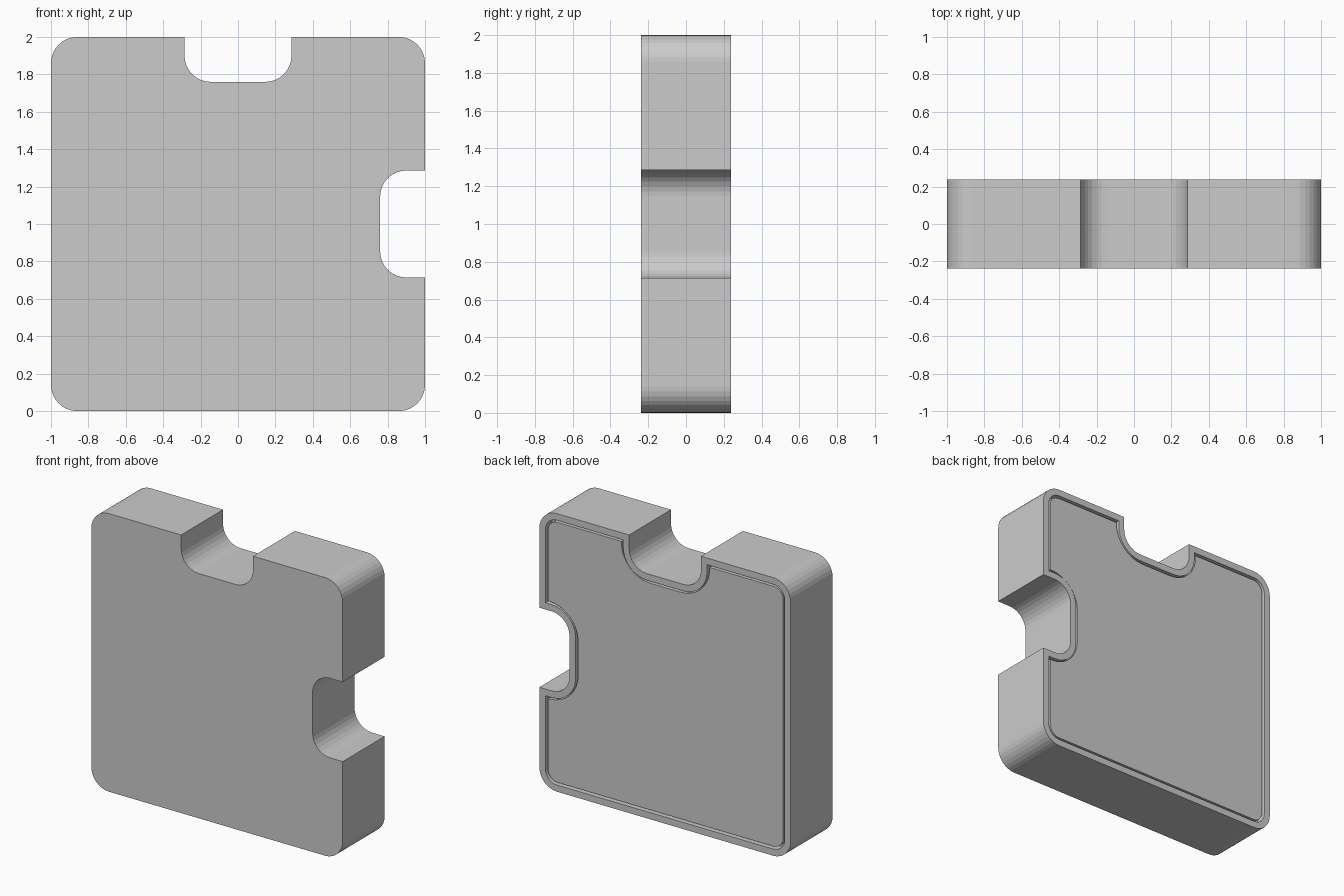
import bpy, bmesh
from math import sin, cos, radians

if "Cube" in bpy.data.objects:
    bpy.data.objects.remove(bpy.data.objects["Cube"])

SEG = 8
HALF_DEPTH = 0.238


def arc(cx, cz, r, a0, a1):
    return [(cx + r * cos(radians(a0 + (a1 - a0) * i / SEG)),
             cz + r * sin(radians(a0 + (a1 - a0) * i / SEG))) for i in range(SEG + 1)]


def outline(d, extra=0.0):
    """Rounded square with a notch on the right and top, inset by d."""
    h, r = 1 - d, 0.14 - d
    c = h - r
    w, f, n = 0.286 + d, 0.76 - d, 0.14 + d + extra
    pts = arc(-c, -c, r, 180, 270) + arc(c, -c, r, 270, 360)
    pts += [(h, -w)] + arc(f + n, -w + n, n, 270, 180)
    pts += arc(f + n, w - n, n, 180, 90) + [(h, w)]
    pts += arc(c, c, r, 0, 90)
    pts += [(w, h)] + arc(w - n, f + n, n, 0, -90)
    pts += arc(-w + n, f + n, n, 270, 180) + [(-w, h)]
    pts += arc(-c, c, r, 90, 180)
    return pts


def loft(name, sections):
    """Join (inset, extra notch radius, y) outlines and cap both ends."""
    bm = bmesh.new()
    rings = [[bm.verts.new((x, y, z + 1)) for x, z in outline(d, e)]
             for d, e, y in sections]
    for a, b in zip(rings, rings[1:]):
        for i in range(len(a)):
            j = (i + 1) % len(a)
            bm.faces.new((a[i], a[j], b[j], b[i]))
    bm.faces.new(rings[0])
    bm.faces.new(rings[-1])
    bmesh.ops.recalc_face_normals(bm, faces=bm.faces)
    mesh = bpy.data.meshes.new(name)
    bm.to_mesh(mesh)
    bm.free()
    obj = bpy.data.objects.new(name, mesh)
    bpy.context.collection.objects.link(obj)
    return obj


# Solid notched tile with a rim around the recessed back
FLOOR = HALF_DEPTH - 0.06
loft("tile_body", [(0, 0, -HALF_DEPTH), (0, 0, HALF_DEPTH),
                   (0.048, 0, HALF_DEPTH), (0.048, 0, FLOOR)])

# Back panel set inside the rim, leaving a narrow groove
loft("back_panel", [(0.065, 0.025, FLOOR - 0.01), (0.065, 0.025, HALF_DEPTH - 0.005)])
